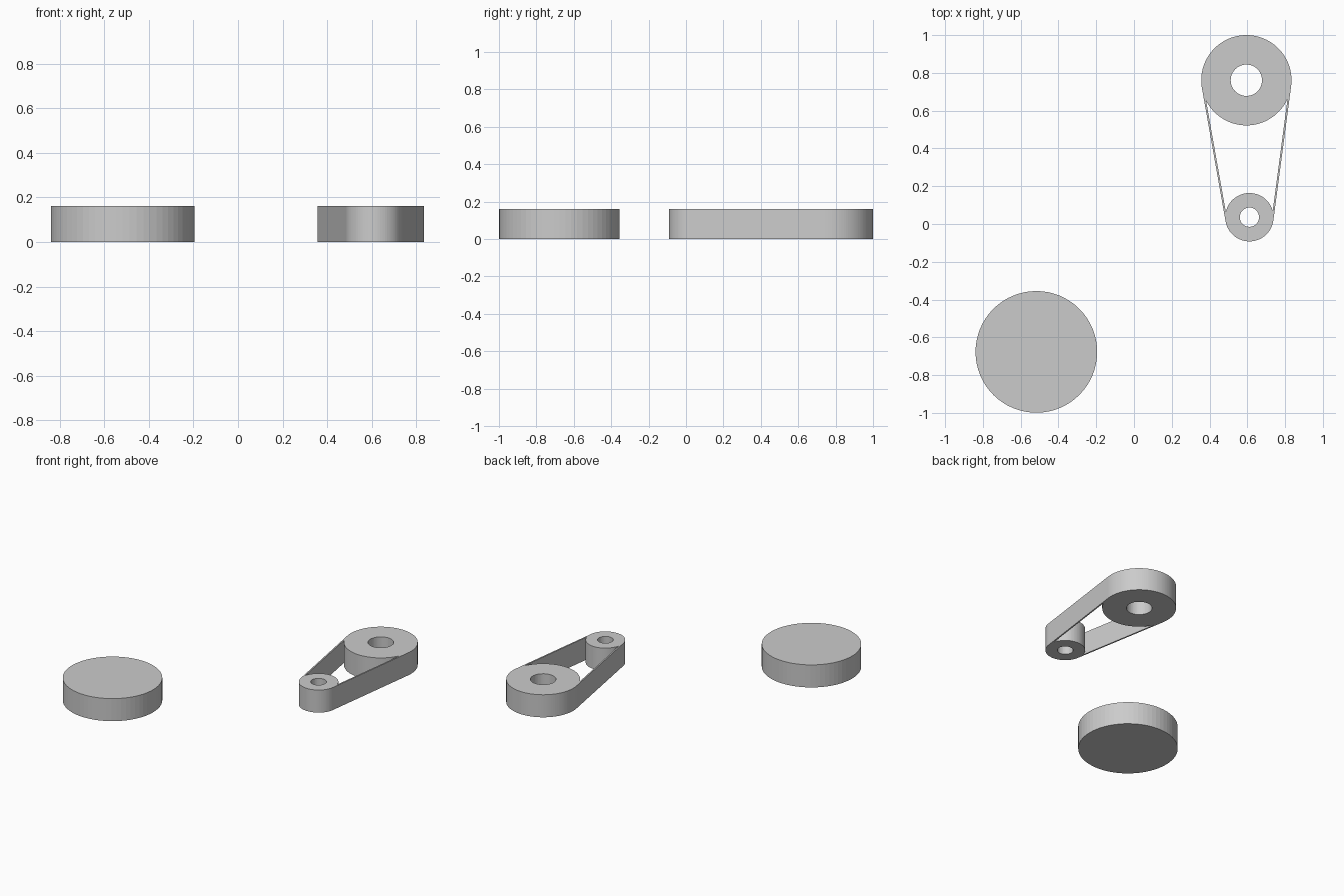
import bpy, bmesh
from math import pi, cos, sin, acos, atan2, hypot

if "Cube" in bpy.data.objects:
    bpy.data.objects.remove(bpy.data.objects["Cube"])

H = 0.161                         # common height
C1, R1, B1 = (0.595, 0.761), 0.239, 0.083   # large pulley: centre, radius, bore
C2, R2, B2 = (0.611, 0.036), 0.128, 0.051   # small pulley
T = 0.010                         # belt thickness
N = 64


def arc(c, r, a0, a1, n=N):
    return [(c[0] + r * cos(a0 + (a1 - a0) * i / n),
             c[1] + r * sin(a0 + (a1 - a0) * i / n)) for i in range(n + 1)]


def circle(c, r, n=N):
    return arc(c, r, 0, 2 * pi, n)[:-1]


def plate(name, loops):
    """Extrude an outline with holes from z = 0 up to H."""
    cu = bpy.data.curves.new(name, 'CURVE')
    cu.dimensions, cu.fill_mode, cu.extrude = '2D', 'BOTH', H / 2
    for pts in loops:
        s = cu.splines.new('POLY')
        s.points.add(len(pts) - 1)
        for p, (x, y) in zip(s.points, pts):
            p.co = (x, y, H / 2, 1)
        s.use_cyclic_u = True
        s.use_smooth = False
    ob = bpy.data.objects.new(name, cu)
    bpy.context.collection.objects.link(ob)
    ob.location.z = H / 2
    bpy.ops.object.select_all(action='DESELECT')
    ob.select_set(True)
    bpy.context.view_layer.objects.active = ob
    bpy.ops.object.convert(target='MESH')
    ob = bpy.context.view_layer.objects.active
    # weld the caps to the walls and rest the part on the ground
    bm = bmesh.new()
    bm.from_mesh(ob.data)
    bmesh.ops.remove_doubles(bm, verts=bm.verts, dist=1e-5)
    bmesh.ops.recalc_face_normals(bm, faces=bm.faces)
    low = min(v.co.z for v in bm.verts)
    for v in bm.verts:
        v.co.z -= low
    bm.to_mesh(ob.data)
    bm.free()
    ob.location.z = 0
    return ob


# Tangent geometry of the belt around both pulleys
dx, dy = C2[0] - C1[0], C2[1] - C1[1]
d = atan2(dy, dx)
a = acos((R1 - R2) / hypot(dx, dy))
t1 = a - acos((R1 - T) / R1)
t2 = a + acos((R2 - T) / R2)

# Belt and two bored pulleys as one flush body
outer = arc(C1, R1, d + a, d + 2 * pi - a) + arc(C2, R2, d - a, d + a, 32)
window = arc(C1, R1, d - t1, d + t1, 32) + arc(C2, R2, d + t2, d + 2 * pi - t2, 32)
plate("belt_and_pulleys", [outer, window, circle(C1, B1, 48), circle(C2, B2, 32)])

# Separate solid round disc
plate("disc", [circle((-0.517, -0.677), 0.322)])
